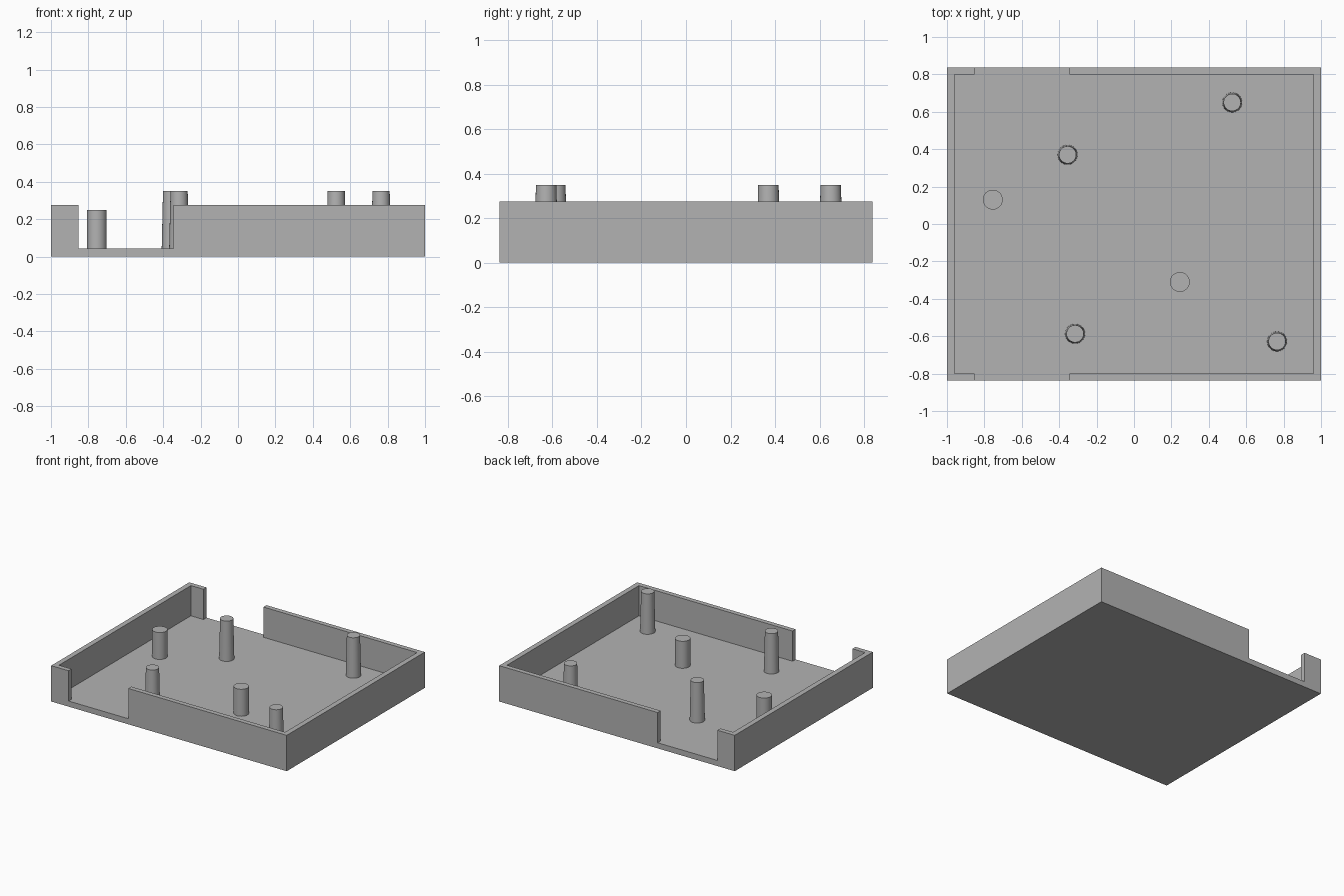
import bpy
import bmesh

if "Cube" in bpy.data.objects:
    bpy.data.objects.remove(bpy.data.objects["Cube"], do_unlink=True)

HALF_X, HALF_Y = 1.0, 0.837
INNER_X, INNER_Y = 0.96, 0.80
FLOOR, RIM = 0.043, 0.275
GAP_LEFT, GAP_RIGHT = -0.853, -0.345

grey = bpy.data.materials.new("plain grey")
grey.use_nodes = True
colour = (0.45, 0.45, 0.45, 1)
grey.diffuse_color = colour
grey.node_tree.nodes["Principled BSDF"].inputs["Base Color"].default_value = colour


def finish(name, bm):
    bmesh.ops.recalc_face_normals(bm, faces=bm.faces)
    mesh = bpy.data.meshes.new(name)
    bm.to_mesh(mesh)
    bm.free()
    mesh.materials.append(grey)
    obj = bpy.data.objects.new(name, mesh)
    bpy.context.collection.objects.link(obj)
    return obj


def prism(name, outline, bottom, top):
    bm = bmesh.new()
    face = bm.faces.new([bm.verts.new((x, y, bottom)) for x, y in outline])
    extruded = bmesh.ops.extrude_face_region(bm, geom=[face])["geom"]
    verts = [v for v in extruded if isinstance(v, bmesh.types.BMVert)]
    bmesh.ops.translate(bm, verts=verts, vec=(0, 0, top - bottom))
    return finish(name, bm)


def peg(name, x, y, top, top_radius):
    bm = bmesh.new()
    bmesh.ops.create_cone(bm, cap_ends=True, segments=40, radius1=0.053,
                          radius2=top_radius, depth=top - FLOOR)
    obj = finish(name, bm)
    obj.location = (x, y, (top + FLOOR) / 2)
    bpy.ops.object.select_all(action="DESELECT")
    obj.select_set(True)
    bpy.context.view_layer.objects.active = obj
    bpy.ops.object.shade_smooth_by_angle(angle=0.6)


# Tray: a block hollowed by one cutter that also opens the two wall gaps
tray = prism("tray", [(-HALF_X, -HALF_Y), (HALF_X, -HALF_Y),
                      (HALF_X, HALF_Y), (-HALF_X, HALF_Y)], 0, RIM)
near_side = [(-INNER_X, -INNER_Y), (GAP_LEFT, -INNER_Y), (GAP_LEFT, -1),
             (GAP_RIGHT, -1), (GAP_RIGHT, -INNER_Y), (INNER_X, -INNER_Y)]
far_side = [(x, -y) for x, y in reversed(near_side)]
cutter = prism("cavity_cutter", near_side + far_side, FLOOR, 1)
cutter.hide_render = True

hollow = tray.modifiers.new("hollow", "BOOLEAN")
hollow.operation = "DIFFERENCE"
hollow.solver = "EXACT"
hollow.object = cutter
bpy.context.view_layer.objects.active = tray
bpy.ops.object.modifier_apply(modifier="hollow")
bpy.data.objects.remove(cutter, do_unlink=True)

# Tall tapered pegs
for i, (x, y) in enumerate([(0.525, 0.65), (-0.355, 0.37),
                            (-0.315, -0.587), (0.765, -0.628)]):
    peg(f"tall_peg_{i + 1}", x, y, 0.35, 0.046)

# Short straight pegs
for i, (x, y) in enumerate([(-0.755, 0.13), (0.245, -0.31)]):
    peg(f"short_peg_{i + 1}", x, y, 0.25, 0.053)
